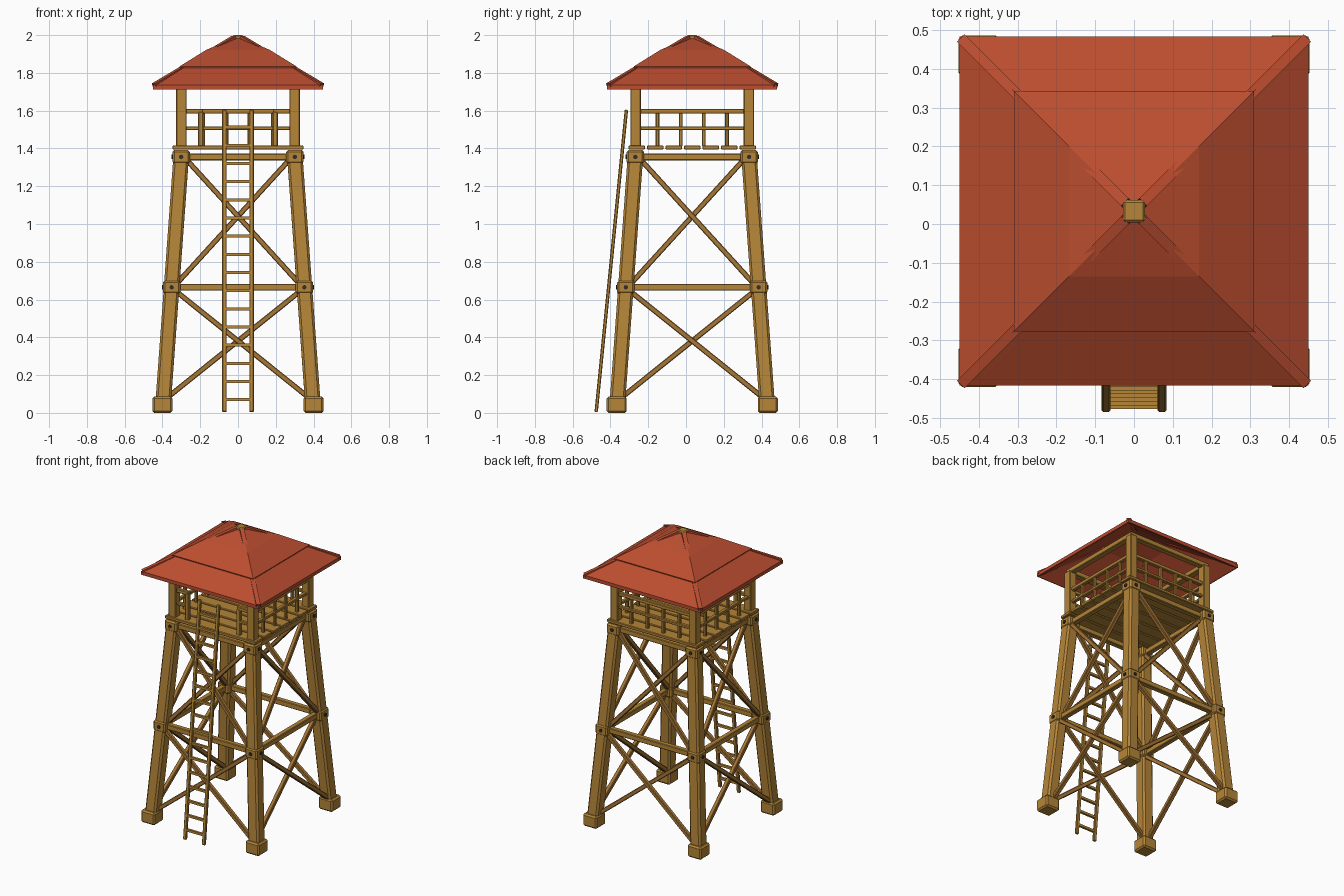
import bpy, bmesh, math
from mathutils import Vector, Matrix

if "Cube" in bpy.data.objects:
    bpy.data.objects.remove(bpy.data.objects["Cube"])

CY = 0.033  # tower axis in y (the ladder sticks out to the front)


def material(name, rgb):
    m = bpy.data.materials.new(name)
    m.diffuse_color = (*rgb, 1)
    m.use_nodes = True
    m.node_tree.nodes["Principled BSDF"].inputs["Base Color"].default_value = m.diffuse_color
    return m


WOOD = material("golden wood", (0.46, 0.235, 0.040))
BRACE = material("brown wood", (0.38, 0.180, 0.036))
RED = material("red roof", (0.50, 0.075, 0.029))
IRON = material("dark iron", (0.03, 0.028, 0.026))


def finish(name, bm, mat, bevel=0):
    bmesh.ops.recalc_face_normals(bm, faces=bm.faces)
    me = bpy.data.meshes.new(name)
    bm.to_mesh(me)
    bm.free()
    me.materials.append(mat)
    ob = bpy.data.objects.new(name, me)
    bpy.context.collection.objects.link(ob)
    if bevel:
        b = ob.modifiers.new("bevel", "BEVEL")
        b.width, b.segments = bevel, 1
    return ob


def box(name, c, s, mat=WOOD, bevel=0.004):
    bm = bmesh.new()
    bmesh.ops.create_cube(bm, size=1, matrix=Matrix.Translation(c) @ Matrix.Diagonal((*s, 1)))
    return finish(name, bm, mat, bevel)


def beam(name, a, b, w, h, side, mat=WOOD, bevel=0.004):
    """Bar from a to b; w is its width along the side direction, h the other way."""
    a, b = Vector(a), Vector(b)
    z = (b - a).normalized()
    y = z.cross(Vector(side)).normalized()
    x = y.cross(z)
    rot = Matrix((x, y, z)).transposed().to_4x4()
    bm = bmesh.new()
    bmesh.ops.create_cube(bm, size=1, matrix=Matrix.Translation((a + b) / 2) @ rot
                          @ Matrix.Diagonal((w, h, (b - a).length, 1)))
    return finish(name, bm, mat, bevel)


def turn(p, k):
    """Rotate a point of the front side about the tower axis to side k."""
    v = Matrix.Rotation(k * math.pi / 2, 3, 'Z') @ Vector(p)
    return v + Vector((0, CY, 0))


def direction(p, k):
    return Matrix.Rotation(k * math.pi / 2, 3, 'Z') @ Vector(p)


def leg_offset(z):
    return 0.40 - 0.073 * z


# Feet, legs, joint blocks and posts at each corner
for sx in (-1, 1):
    for sy in (-1, 1):
        def at(r, z):
            return Vector((sx * r, CY + sy * r, z))
        box("foot", at(0.40, 0.043), (0.106, 0.106, 0.086), bevel=0.01)
        beam("leg", at(leg_offset(0.05), 0.05), at(leg_offset(1.38), 1.38),
             0.082, 0.082, (1, 0, 0), bevel=0.012)
        for z in (0.665, 1.355):
            r = leg_offset(z)
            box("joint_block", at(r, z), (0.092, 0.092, 0.072), bevel=0.01)
            for d in (Vector((sx, 0, 0)), Vector((0, sy, 0))):
                bm = bmesh.new()
                rot = d.to_track_quat('Z', 'Y').to_matrix().to_4x4()
                bmesh.ops.create_cone(bm, cap_ends=True, segments=8, radius1=0.012, radius2=0.012,
                                      depth=0.012, matrix=Matrix.Translation(at(r, z) + d * 0.046) @ rot)
                finish("bolt", bm, IRON)
        box("roof_post", at(0.30, 1.565), (0.055, 0.055, 0.33))

# Side framing, repeated around the tower
for k in range(4):
    out = direction((0, -1, 0), k)
    for z in (0.665, 1.355):
        r = leg_offset(z)
        beam("cross_beam", turn((-r, -r, z), k), turn((r, -r, z), k), 0.036, 0.036, out)
    for z0, z1 in ((0.09, 0.64), (0.69, 1.34)):
        for s in (-1, 1):
            r0, r1 = leg_offset(z0), leg_offset(z1)
            o = 0.012 * s
            beam("diagonal_brace", turn((-s * (r0 - 0.03), -r0 + o, z0), k),
                 turn((s * (r1 - 0.03), -r1 + o, z1), k), 0.028, 0.028, out, BRACE)
    beam("top_plate", turn((-0.32, -0.30, 1.735), k), turn((0.32, -0.30, 1.735), k), 0.04, 0.035, out)
    # Railing: open in the middle of the front for the ladder
    spans = [(-0.29, -0.185), (0.185, 0.29)] if k == 0 else [(-0.29, 0.29)]
    for a, b in spans:
        for z, t in ((1.597, 0.026), (1.507, 0.02)):
            beam("rail", turn((a, -0.30, z), k), turn((b, -0.30, z), k), 0.026, t, out)
    for x in ((-0.197, 0.197) if k == 0 else (-0.184, -0.061, 0.061, 0.184)):
        w = 0.028 if k == 0 else 0.02
        beam("baluster", turn((x, -0.30, 1.41), k), turn((x, -0.30, 1.595), k), w, w, out)

# Platform planks
for i in range(7):
    box("floor_plank", (0, CY + (i - 3) * 0.098, 1.405), (0.695, 0.088, 0.022))

# Ladder leaning on the front
def ladder_point(x, z):
    return Vector((x, -0.476 + 0.16 * z / 1.6, z))

for s in (-1, 1):
    beam("ladder_rail", ladder_point(s * 0.072, 0.004), ladder_point(s * 0.072, 1.605), 0.024, 0.018, (1, 0, 0))
for i in range(16):
    z = 0.07 + i * 0.0962
    beam("ladder_rung", ladder_point(-0.072, z), ladder_point(0.072, z), 0.016, 0.016, (0, 0, 1), bevel=0)

# Roof shell: stacked square rings, outside then inside
bm = bmesh.new()
profile = [(0.01, 1.962), (0.168, 1.895), (0.30, 1.808), (0.44, 1.713), (0.45, 1.713), (0.45, 1.737),
           (0.308, 1.827), (0.31, 1.834), (0.168, 1.922), (0.02, 1.985)]
rings = [[bm.verts.new((sx * r, CY + sy * r, z)) for sx, sy in ((-1, -1), (1, -1), (1, 1), (-1, 1))]
         for r, z in profile]
for lo, hi in zip(rings, rings[1:]):
    for i in range(4):
        j = (i + 1) % 4
        bm.faces.new((lo[i], lo[j], hi[j], hi[i]))
bm.faces.new(rings[0])
bm.faces.new(rings[-1])
finish("roof", bm, RED)

# Hip strips along the roof corners and the wooden cap
for sx in (-1, 1):
    for sy in (-1, 1):
        beam("roof_hip", (sx * 0.02, CY + sy * 0.02, 1.984), (sx * 0.443, CY + sy * 0.443, 1.732),
             0.028, 0.026, (sx, -sy, 0), RED, 0)
box("roof_cap", (0, CY, 1.982), (0.058, 0.058, 0.036), bevel=0.006)
